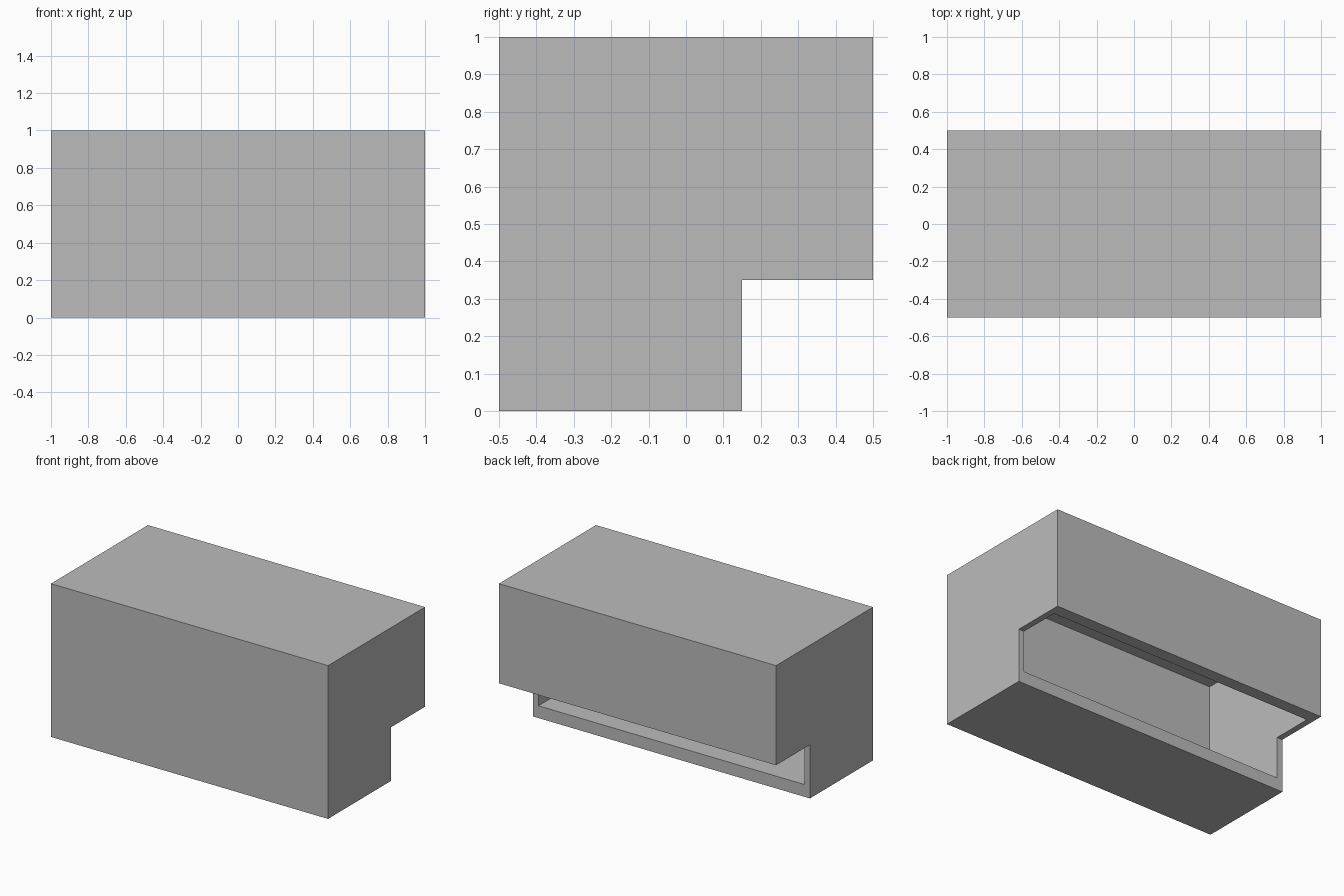
import bpy
import bmesh

default_cube = bpy.data.objects.get("Cube")
if default_cube:
    bpy.data.objects.remove(default_cube, do_unlink=True)

WALL = 0.04   # sides, front and top
RIM = 0.08    # floor and rear wall

grey = bpy.data.materials.new("plain_grey")
grey.use_nodes = True
grey.diffuse_color = (0.5, 0.5, 0.5, 1)
grey.node_tree.nodes["Principled BSDF"].inputs["Base Color"].default_value = (0.5, 0.5, 0.5, 1)


def prism(name, profile, half_width):
    """Extrude a (y, z) profile symmetrically along x."""
    bm = bmesh.new()
    face = bm.faces.new([bm.verts.new((-half_width, y, z)) for y, z in profile])
    result = bmesh.ops.extrude_face_region(bm, geom=[face])
    moved = [v for v in result["geom"] if isinstance(v, bmesh.types.BMVert)]
    bmesh.ops.translate(bm, verts=moved, vec=(2 * half_width, 0, 0))
    bmesh.ops.recalc_face_normals(bm, faces=bm.faces)
    mesh = bpy.data.meshes.new(name)
    bm.to_mesh(mesh)
    bm.free()
    mesh.materials.append(grey)
    obj = bpy.data.objects.new(name, mesh)
    bpy.context.collection.objects.link(obj)
    return obj


# Outer casing: a box with a notch along its lower rear edge
casing = prism("casing", [(-0.5, 0), (0.15, 0), (0.15, 0.35),
                          (0.5, 0.35), (0.5, 1), (-0.5, 1)], 1)

# Hollow interior, which opens through both faces of the notch
front, rear = -0.5 + WALL, 0.5 - RIM
cavity = prism("cavity_cutter", [(front, RIM), (rear, RIM),
                                 (rear, 1 - WALL), (front, 1 - WALL)], 1 - WALL)
cavity.hide_render = True

hollow = casing.modifiers.new("hollow", 'BOOLEAN')
hollow.operation = 'DIFFERENCE'
hollow.solver = 'EXACT'
hollow.object = cavity
bpy.context.view_layer.objects.active = casing
bpy.ops.object.modifier_apply(modifier=hollow.name)
bpy.data.objects.remove(cavity, do_unlink=True)
